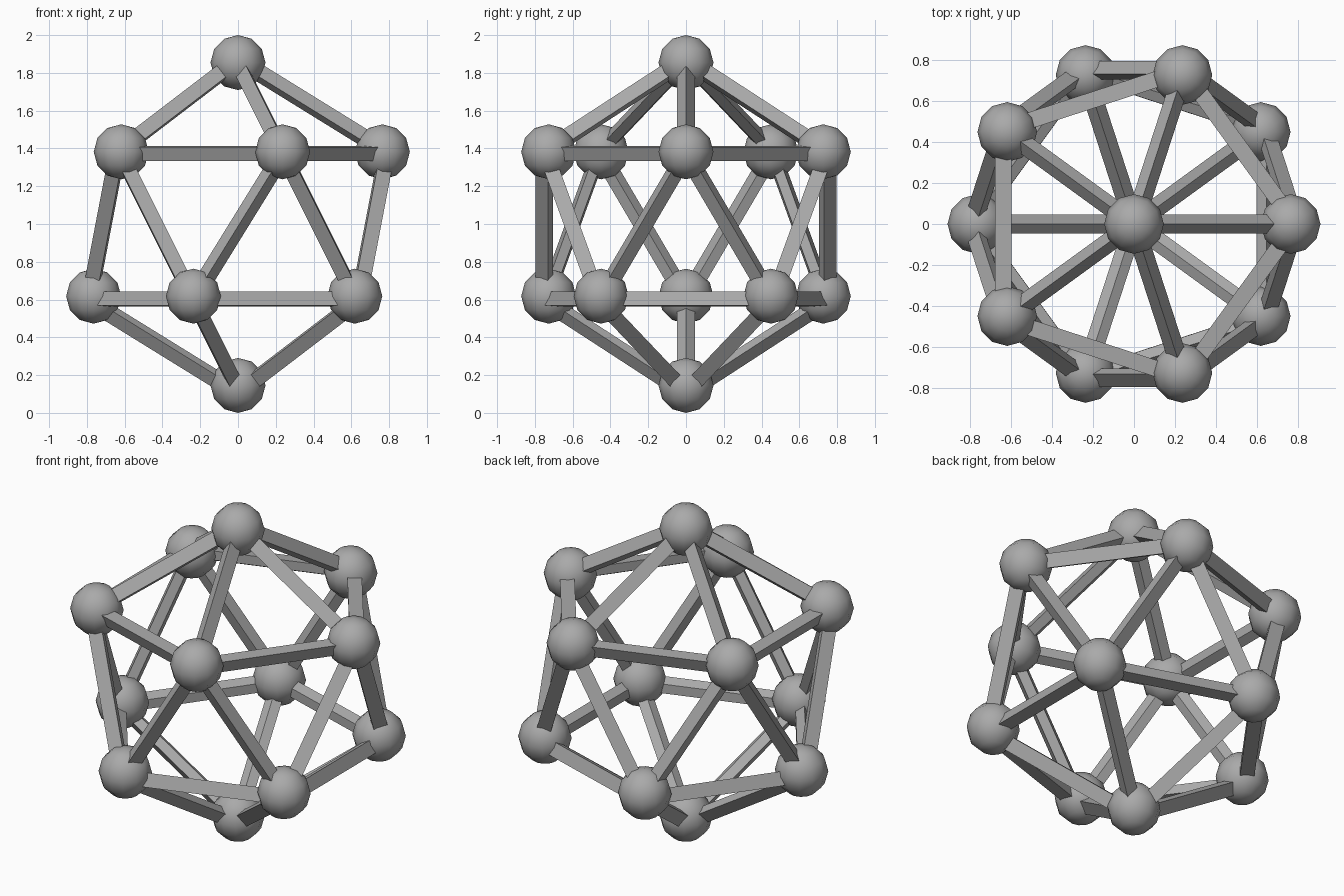
import bpy, bmesh
from mathutils import Vector

if "Cube" in bpy.data.objects:
    bpy.data.objects.remove(bpy.data.objects["Cube"])

R, BALL = 0.8545, 0.1455         # lattice radius, joint radius
CENTRE = Vector((0, 0, 1))

grey = bpy.data.materials.new("dark_grey")
grey.diffuse_color = (0.4, 0.4, 0.4, 1)
grey.use_nodes = True
grey.node_tree.nodes["Principled BSDF"].inputs["Base Color"].default_value = grey.diffuse_color

# Icosahedron that supplies the joint positions and edges
ico = bmesh.new()
bmesh.ops.create_icosphere(ico, subdivisions=1, radius=R)
points = [v.co.copy() for v in ico.verts]
edges = [(e.verts[0].co.copy(), e.verts[1].co.copy()) for e in ico.edges]
ico.free()


def finish(bm, name, smooth, location):
    bmesh.ops.recalc_face_normals(bm, faces=bm.faces)
    for f in bm.faces:
        f.smooth = smooth
    mesh = bpy.data.meshes.new(name)
    bm.to_mesh(mesh)
    bm.free()
    mesh.materials.append(grey)
    ob = bpy.data.objects.new(name, mesh)
    ob.location = location
    bpy.context.collection.objects.link(ob)


# Struts: diamond section with a ridge facing outwards
bm = bmesh.new()
for a, b in edges:
    out = (a + b).normalized()
    side = out.cross(b - a).normalized()
    section = [out * 0.069, out * 0.005 + side * 0.047,
               out * -0.023, out * 0.005 - side * 0.047]
    ends = [[bm.verts.new(p + s) for s in section] for p in (a, b)]
    for i in range(4):
        j = (i + 1) % 4
        bm.faces.new((ends[0][i], ends[0][j], ends[1][j], ends[1][i]))
    bm.faces.new(ends[0])
    bm.faces.new(ends[1])
finish(bm, "struts", False, CENTRE - Vector((0, 0, 0.012)))

# Joint balls
for n, p in enumerate(points):
    bm = bmesh.new()
    bmesh.ops.create_uvsphere(bm, u_segments=12, v_segments=6, radius=BALL)
    finish(bm, f"joint_ball_{n + 1}", True, CENTRE + p)
